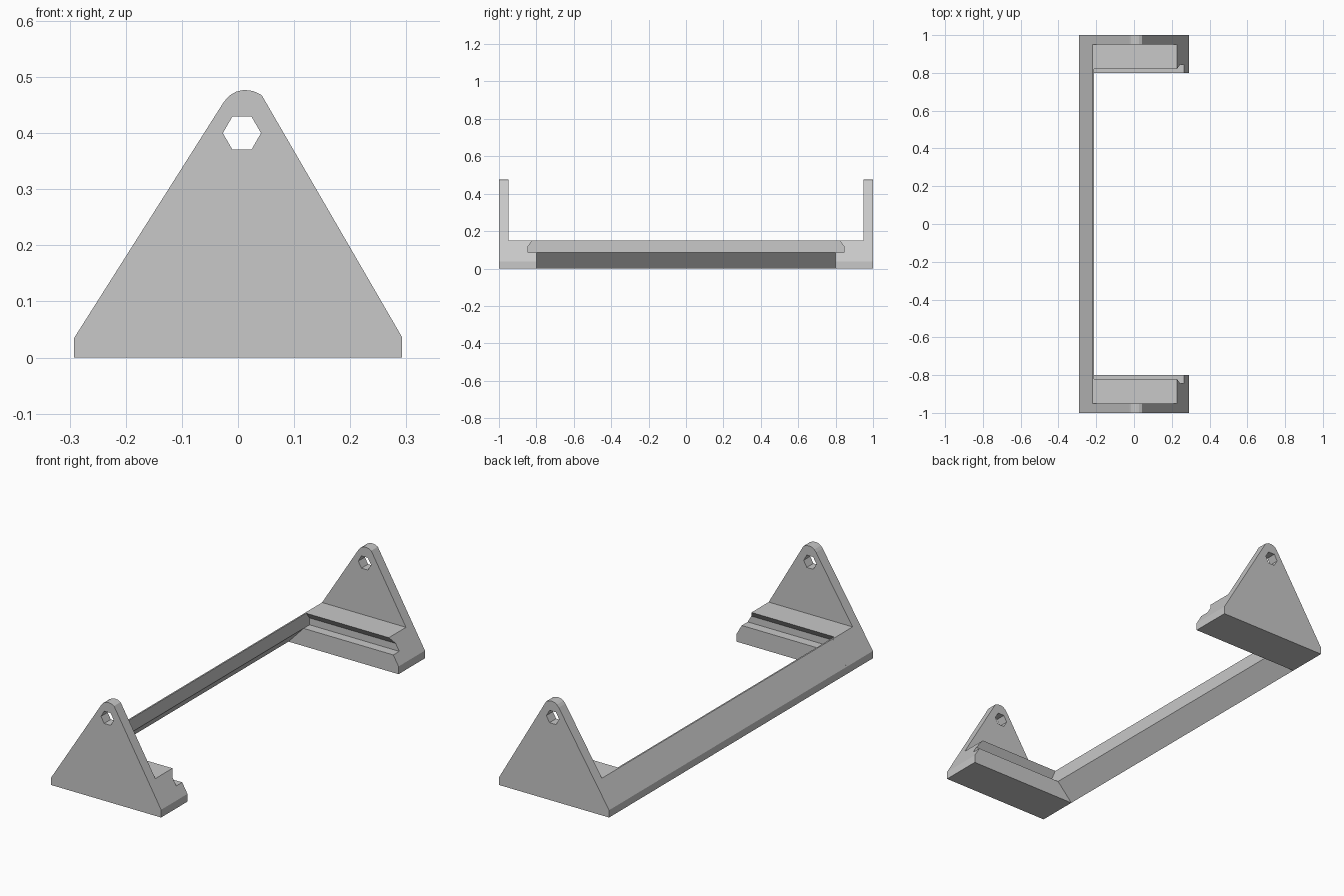
import bpy
import bmesh
import math
from mathutils import Vector

cube = bpy.data.objects.get("Cube")
if cube:
    bpy.data.objects.remove(cube, do_unlink=True)

grey = bpy.data.materials.new("plain grey")
grey.use_nodes = True
grey.diffuse_color = (0.58, 0.58, 0.58, 1)
grey.node_tree.nodes["Principled BSDF"].inputs["Base Color"].default_value = (0.58, 0.58, 0.58, 1)


def prism(name, profile, axis, start, end):
    """Extrude a closed 2D profile along x (profile is y,z) or y (profile is x,z)."""
    bm = bmesh.new()
    if axis == "y":
        verts = [bm.verts.new((a, start, b)) for a, b in profile]
        move = Vector((0, end - start, 0))
    else:
        verts = [bm.verts.new((start, a, b)) for a, b in profile]
        move = Vector((end - start, 0, 0))
    face = bm.faces.new(verts)
    new = bmesh.ops.extrude_face_region(bm, geom=[face])["geom"]
    bmesh.ops.translate(bm, vec=move, verts=[v for v in new if isinstance(v, bmesh.types.BMVert)])
    bmesh.ops.recalc_face_normals(bm, faces=bm.faces)
    mesh = bpy.data.meshes.new(name)
    bm.to_mesh(mesh)
    bm.free()
    mesh.materials.append(grey)
    obj = bpy.data.objects.new(name, mesh)
    bpy.context.collection.objects.link(obj)
    return obj


def carve(obj, cutters):
    """Subtract the cutters, bake the result and remove the cutters."""
    for cutter in cutters:
        cutter.hide_render = True
        mod = obj.modifiers.new("cut", "BOOLEAN")
        mod.operation = "DIFFERENCE"
        mod.solver = "EXACT"
        mod.object = cutter
    bpy.context.view_layer.update()
    graph = bpy.context.evaluated_depsgraph_get()
    baked = bpy.data.meshes.new_from_object(obj.evaluated_get(graph))
    obj.modifiers.clear()
    obj.data = baked
    for cutter in cutters:
        bpy.data.objects.remove(cutter, do_unlink=True)


# Triangular end outline with a rounded tip
end_outline = [(-0.292, 0), (0.292, 0), (0.292, 0.037), (0.042, 0.468),
               (0.027, 0.475), (0.011, 0.477), (-0.003, 0.474),
               (-0.015, 0.467), (-0.025, 0.456), (-0.292, 0.035)]
hexagon = [(0.007 + 0.034 * math.cos(i * math.pi / 3),
            0.4 + 0.034 * math.sin(i * math.pi / 3)) for i in range(6)]
# Undercut groove along the inner edge of each foot
groove = [(0.78, 0.085), (0.845, 0.085), (0.845, 0.118), (0.82, 0.15), (0.82, 0.2), (0.78, 0.2)]
# Space above the foot, leaving only the thin upright plate
pocket = [(0.7, 0.15), (0.95, 0.15), (0.95, 0.6), (0.7, 0.6)]

# Front and back ends
for name, side in (("front_end", -1), ("back_end", 1)):
    end = prism(name, end_outline, "y", side, side * 0.8)
    carve(end, [
        prism("pocket_cutter", [(side * y, z) for y, z in pocket], "x", -0.5, 0.5),
        prism("groove_cutter", [(side * y, z) for y, z in groove], "x", -0.212, 0.5),
        prism("hole_cutter", hexagon, "y", side * 1.1, side * 0.85),
    ])

# Slanted bar joining the two ends
prism("connecting_bar",
      [(-0.292, 0), (-0.212, 0.085), (-0.212, 0.15), (-0.219, 0.15), (-0.292, 0.035)],
      "y", -0.8, 0.8)
